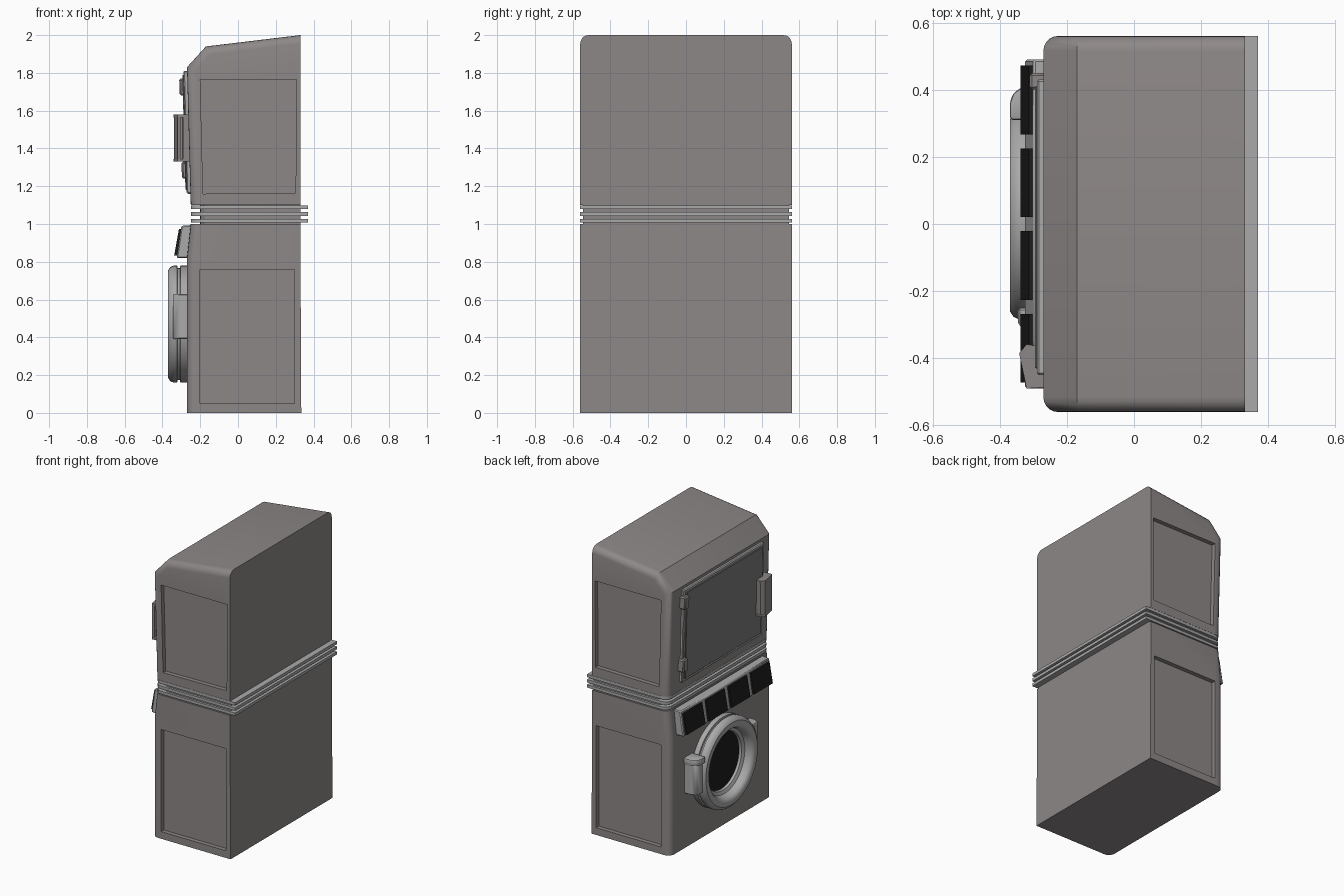
import bpy, bmesh, math
from mathutils import Vector

if "Cube" in bpy.data.objects:
    bpy.data.objects.remove(bpy.data.objects["Cube"])


def material(name, c):
    m = bpy.data.materials.new(name)
    m.diffuse_color = (*c, 1)
    m.use_nodes = True
    m.node_tree.nodes["Principled BSDF"].inputs["Base Color"].default_value = m.diffuse_color
    return m


BODY = material("warm_grey", (0.27, 0.245, 0.245))
DARK = material("black_glass", (0.012, 0.012, 0.012))
PLATE = material("door_grey", (0.2, 0.2, 0.2))
TRIM = material("light_grey", (0.4, 0.4, 0.4))


def finish(bm, name, mat):
    bmesh.ops.recalc_face_normals(bm, faces=bm.faces)
    me = bpy.data.meshes.new(name)
    bm.to_mesh(me)
    bm.free()
    ob = bpy.data.objects.new(name, me)
    bpy.context.collection.objects.link(ob)
    me.materials.append(mat)
    smooth(ob)
    return ob


def smooth(ob):
    bpy.ops.object.select_all(action='DESELECT')
    bpy.context.view_layer.objects.active = ob
    ob.select_set(True)
    bpy.ops.object.shade_smooth_by_angle(angle=math.radians(35))


# Extrude a flat profile: axis 'y' takes (x, z) points, axis 'z' takes (x, y)
def prism(name, pts, axis, lo, hi, mat, bevel=0, pick=None, seg=1):
    bm = bmesh.new()
    place = (lambda p: (p[0], lo, p[1])) if axis == 'y' else (lambda p: (p[0], p[1], lo))
    f = bm.faces.new([bm.verts.new(place(p)) for p in pts])
    ext = bmesh.ops.extrude_face_region(bm, geom=[f])
    off = Vector((0, hi - lo, 0) if axis == 'y' else (0, 0, hi - lo))
    for v in ext['geom']:
        if isinstance(v, bmesh.types.BMVert):
            v.co += off
    if bevel:
        edges = [e for e in bm.edges if pick is None or pick(*[v.co for v in e.verts])]
        bmesh.ops.bevel(bm, geom=edges, offset=bevel, segments=seg, profile=0.5,
                        affect='EDGES', clamp_overlap=True)
    return finish(bm, name, mat)


# Spin a profile of (radius, x) about an axis along x
def lathe(name, prof, cy, cz, mat, n=48):
    bm = bmesh.new()
    rings = [[bm.verts.new((x, cy + r * math.cos(2 * math.pi * i / n),
                            cz + r * math.sin(2 * math.pi * i / n))) for i in range(n)]
             for r, x in prof]
    for a, b in zip(rings, rings[1:]):
        for i in range(n):
            j = (i + 1) % n
            bm.faces.new((a[i], a[j], b[j], b[i]))
    bm.faces.new(rings[0])
    bm.faces.new(rings[-1])
    return finish(bm, name, mat)


# Cut a shallow panel into both sides
def recess(ob, pts):
    for s in (-1, 1):
        lo, hi = sorted((s * 0.53, s * 0.62))
        c = prism("cutter", pts, 'y', lo, hi, BODY)
        c.hide_render = True
        m = ob.modifiers.new("panel", 'BOOLEAN')
        m.operation, m.solver, m.object = 'DIFFERENCE', 'EXACT', c
        bpy.context.view_layer.objects.active = ob
        bpy.ops.object.modifier_apply(modifier=m.name)
        bpy.data.objects.remove(c)
    smooth(ob)


W = 0.56


# Side outline edges, leaving the back and the level bottom/top joints sharp
def rounded(flat):
    def pick(a, b):
        return (abs(a.y - b.y) < 1e-4 and min(a.x, b.x) < -0.1 and
                not any(abs(a.z - z) < 1e-3 and abs(b.z - z) < 1e-3 for z in flat))
    return pick


# Cabinets
upper = prism("upper_cabinet", [(0.33, 1.1), (0.33, 2), (-0.17, 1.94), (-0.27, 1.83), (-0.25, 1.1)],
              'y', -W, W, BODY, 0.045, rounded([1.1]), 5)
recess(upper, [(-0.185, 1.16), (0.305, 1.165), (0.31, 1.765), (-0.2, 1.765)])
lower = prism("lower_cabinet", [(0.335, 0), (0.33, 1), (-0.25, 1), (-0.27, 0.82), (-0.27, 0)],
              'y', -W, W, BODY, 0.045, rounded([0, 1]), 5)
recess(lower, [(-0.2, 0.05), (0.3, 0.05), (0.3, 0.76), (-0.2, 0.76)])


# Ribbed joint between the cabinets
def slab(name, x0, x1, w, z0, z1, mat):
    pick = lambda a, b: a.x < -0.1 and b.x < -0.1 and abs(a.z - b.z) > 1e-4
    prism(name, [(x0, -w), (x1, -w), (x1, w), (x0, w)], 'z', z0, z1, mat, 0.05, pick, 5)


slab("joint_core", -0.2, 0.33, 0.545, 0.99, 1.11, BODY)
for i in range(3):
    z = 1.007 + 0.036 * i
    slab(f"joint_rib_{i + 1}", -0.25, 0.37, W, z, z + 0.02, TRIM)


# Upper door follows the leaning front
def front(z):
    return -0.25 - 0.02 * (z - 1.1) / 0.73


def on_front(name, y0, y1, z0, z1, out, mat, bevel):
    pts = [(front(z0) + 0.01, z0), (front(z0) - out, z0), (front(z1) - out, z1), (front(z1) + 0.01, z1)]
    prism(name, pts, 'y', y0, y1, mat, bevel)


on_front("upper_door_frame", -0.45, 0.43, 1.16, 1.81, 0.02, TRIM, 0.006)
on_front("upper_door_plate", -0.43, 0.41, 1.18, 1.79, 0.026, PLATE, 0.004)
for i, z in enumerate((1.24, 1.68)):
    on_front(f"upper_door_hinge_{i + 1}", 0.4, 0.45, z, z + 0.09, 0.043, BODY, 0.008)

# Upper door handle, hollow on its open side, with end caps
prism("upper_handle_grip", [(-0.26, -0.37), (-0.32, -0.36), (-0.34, -0.385), (-0.32, -0.49), (-0.305, -0.485),
      (-0.315, -0.42), (-0.295, -0.42), (-0.29, -0.48), (-0.255, -0.48)], 'z', 1.34, 1.57, BODY)
for i, z in enumerate((1.33, 1.565)):
    prism(f"upper_handle_cap_{i + 1}", [(-0.255, -0.37), (-0.32, -0.358), (-0.342, -0.385), (-0.32, -0.49),
          (-0.255, -0.485)], 'z', z, z + 0.015, BODY)

# Control panel and its four screens
prism("control_panel", [(-0.24, 0.995), (-0.3, 0.99), (-0.325, 0.82), (-0.26, 0.82)],
      'y', -0.49, 0.49, TRIM, 0.006)
for i in range(4):
    y = -0.37 + 0.2465 * i
    prism(f"screen_{i + 1}", [(-0.29, 0.975), (-0.313, 0.972), (-0.338, 0.832), (-0.31, 0.835)],
          'y', y - 0.1025, y + 0.1025, DARK)

# Round lower door
CY, CZ = 0.025, 0.47
lathe("round_door_ring", [(0.31, -0.26), (0.31, -0.305), (0.297, -0.307), (0.297, -0.32), (0.31, -0.322),
      (0.31, -0.34), (0.302, -0.358), (0.285, -0.37), (0.26, -0.37), (0.243, -0.364), (0.232, -0.35),
      (0.222, -0.315), (0.2, -0.305), (0.195, -0.28)], CY, CZ, TRIM)
lathe("round_door_glass", [(0.198, -0.27), (0.198, -0.288)], CY, CZ, DARK)

# Lower door latch block and handle
prism("lower_door_hinge", [(-0.305, -0.325), (-0.26, -0.325), (-0.26, -0.25), (-0.345, -0.25), (-0.345, -0.3)],
      'z', 0.39, 0.63, TRIM, 0.006)
prism("lower_handle_grip", [(-0.26, 0.32), (-0.355, 0.32), (-0.36, 0.35), (-0.35, 0.385), (-0.32, 0.4),
      (-0.26, 0.4)], 'z', 0.38, 0.6, TRIM, 0.005)
prism("lower_handle_cap", [(-0.26, 0.31), (-0.37, 0.31), (-0.37, 0.36), (-0.36, 0.39), (-0.33, 0.41),
      (-0.26, 0.41)], 'z', 0.585, 0.63, TRIM, 0.01, None, 2)
